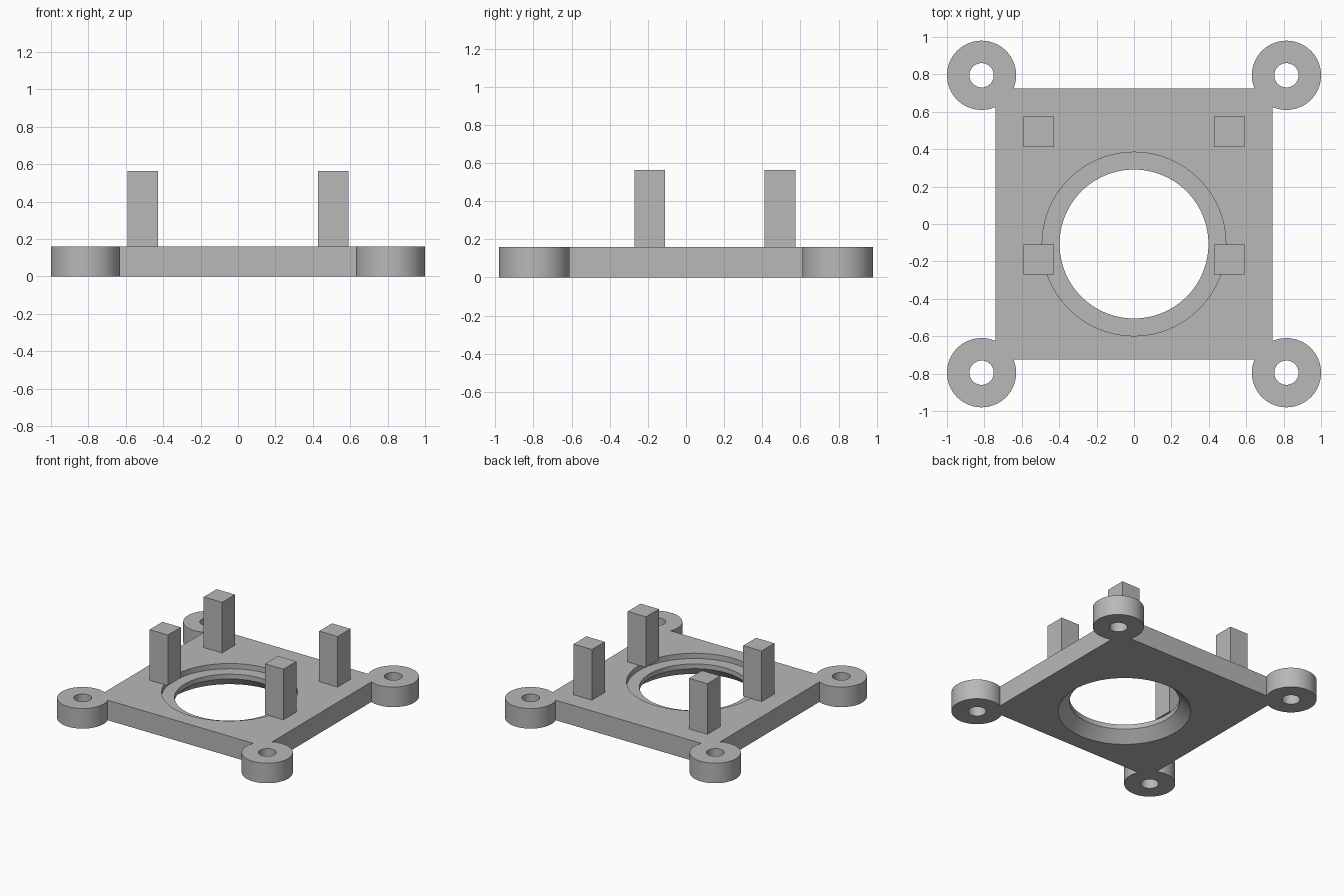
import bpy, bmesh, math
from mathutils import Vector

old = bpy.data.objects.get("Cube")
if old:
    bpy.data.objects.remove(old, do_unlink=True)

THICK = 0.16
SEGMENTS = 96

grey = bpy.data.materials.new("light_grey")
grey.use_nodes = True
colour = (0.48, 0.48, 0.48, 1)
grey.diffuse_color = colour
grey.node_tree.nodes["Principled BSDF"].inputs["Base Color"].default_value = colour


def finish(name, bm):
    bmesh.ops.recalc_face_normals(bm, faces=bm.faces)
    mesh = bpy.data.meshes.new(name)
    bm.to_mesh(mesh)
    bm.free()
    mesh.materials.append(grey)
    obj = bpy.data.objects.new(name, mesh)
    bpy.context.collection.objects.link(obj)
    return obj


def box(name, centre, size):
    bm = bmesh.new()
    bmesh.ops.create_cube(bm, size=1)
    for v in bm.verts:
        v.co = Vector(a * s + c for a, s, c in zip(v.co, size, centre))
    return finish(name, bm)


def turned(name, x, y, profile):
    """Solid of revolution from (radius, height) pairs, capped at both ends."""
    bm = bmesh.new()
    rings = []
    for r, z in profile:
        angles = [2 * math.pi * i / SEGMENTS for i in range(SEGMENTS)]
        rings.append([bm.verts.new((x + r * math.cos(a), y + r * math.sin(a), z)) for a in angles])
    for low, high in zip(rings, rings[1:]):
        for i in range(SEGMENTS):
            j = (i + 1) % SEGMENTS
            bm.faces.new((low[i], low[j], high[j], high[i]))
    bm.faces.new(rings[0])
    bm.faces.new(rings[-1])
    return finish(name, bm)


def combine(target, tool, operation):
    mod = target.modifiers.new(operation.lower(), 'BOOLEAN')
    mod.operation = operation
    mod.solver = 'EXACT'
    mod.object = tool
    bpy.context.view_layer.objects.active = target
    bpy.ops.object.modifier_apply(modifier=mod.name)
    bpy.data.objects.remove(tool, do_unlink=True)


# Base plate with four round mounting lugs
plate = box("base_plate", (0, 0, THICK / 2), (1.48, 1.45, THICK))
corners = [(sx * 0.815, sy * 0.795) for sx in (-1, 1) for sy in (-1, 1)]
for x, y in corners:
    combine(plate, turned("lug", x, y, [(0.185, 0), (0.185, THICK)]), 'UNION')
for x, y in corners:
    combine(plate, turned("screw_hole", x, y, [(0.065, -0.1), (0.065, 0.3)]), 'DIFFERENCE')

# Central opening: recessed ledge above, straight lip, flared below
bore = [(0.48, -0.1), (0.48, 0), (0.398, 0.08), (0.398, 0.118), (0.491, 0.118), (0.491, 0.3)]
combine(plate, turned("bore", 0, -0.107, bore), 'DIFFERENCE')

bpy.ops.object.select_all(action='DESELECT')
plate.select_set(True)
bpy.context.view_layer.objects.active = plate
bpy.ops.object.shade_smooth_by_angle(angle=math.radians(25))

# Four square posts standing on the plate
for side, sx in (("left", 1), ("right", -1)):
    for end, y in (("front", -0.19), ("back", 0.493)):
        box(f"{end}_{side}_post", (sx * 0.51, y, THICK + 0.202), (0.162, 0.162, 0.404))
